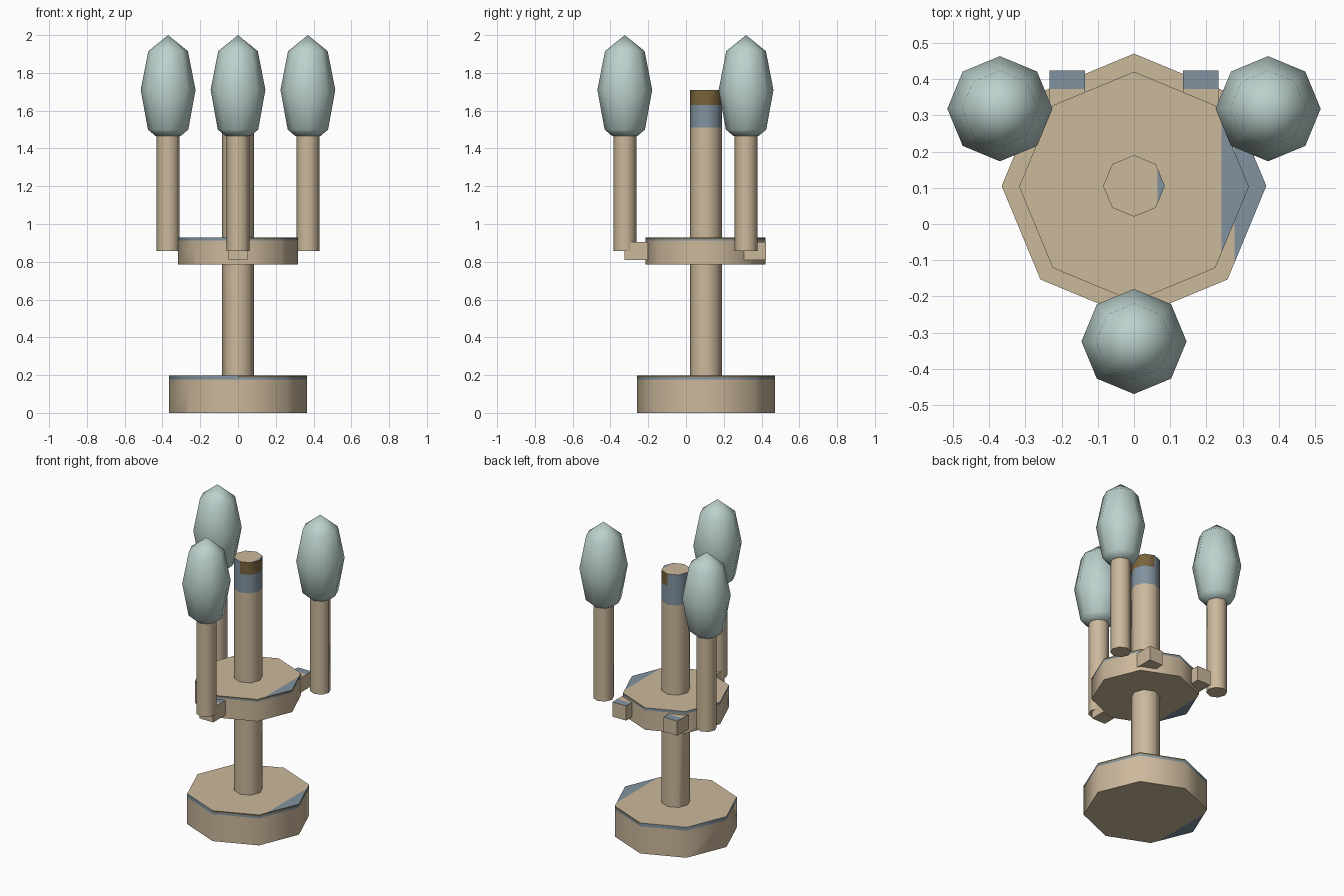
import bpy, bmesh, math
from mathutils import Vector, Matrix

if "Cube" in bpy.data.objects:
    bpy.data.objects.remove(bpy.data.objects["Cube"])


def material(name, rgb):
    m = bpy.data.materials.new(name)
    m.diffuse_color = (*rgb, 1)
    m.use_nodes = True
    m.node_tree.nodes["Principled BSDF"].inputs["Base Color"].default_value = m.diffuse_color
    return m


TAN = material("tan", (0.60, 0.48, 0.33))
BLUE = material("slate blue", (0.22, 0.29, 0.35))
BROWN = material("dark brown", (0.19, 0.125, 0.045))
PALE = material("pale green", (0.50, 0.64, 0.61))


def finish(bm, name, mats, angle=60):
    bmesh.ops.recalc_face_normals(bm, faces=bm.faces)
    me = bpy.data.meshes.new(name)
    bm.to_mesh(me)
    bm.free()
    for m in mats:
        me.materials.append(m)
    ob = bpy.data.objects.new(name, me)
    bpy.context.collection.objects.link(ob)
    bpy.ops.object.select_all(action='DESELECT')
    ob.select_set(True)
    bpy.context.view_layer.objects.active = ob
    bpy.ops.object.shade_smooth_by_angle(angle=math.radians(angle))
    return ob


def cut(bm, co, no, faces=None):
    fs = list(faces or bm.faces)
    geom = fs + list({e for f in fs for e in f.edges}) + list({v for f in fs for v in f.verts})
    bmesh.ops.bisect_plane(bm, geom=geom, plane_co=co, plane_no=no, dist=1e-6)


def drum(name, x, y, r, z0, z1, band=0.0):
    """Eight-sided cylinder; band > 0 adds the coloured top rim and corner patches."""
    bm = bmesh.new()
    bmesh.ops.create_cone(bm, cap_ends=True, segments=8, radius1=r, radius2=r, depth=z1 - z0,
                          matrix=Matrix.Translation((x, y, (z0 + z1) / 2)))
    if band:
        bm.normal_update()
        zb, zt, k = z1 - band, z1 - band * 0.4, 0.76 * r
        for z in (zb, zt):
            cut(bm, (x, y, z), (0, 0, 1))
        bm.normal_update()
        for s in (1, -1):
            cut(bm, (x + s * k, y, 0), (1, 0, 0), [f for f in bm.faces if f.normal.z * s > 0.9])
        bm.normal_update()
        for f in bm.faces:
            c, n = f.calc_center_median(), f.normal
            if abs(n.z) > 0.9:
                f.material_index = int((c.x - x) * n.z > k)
            elif c.z > zb:
                f.material_index = 2 if c.z > zt and n.x > 0.1 else 1
    return finish(bm, name, [TAN, BLUE, BROWN] if band else [TAN])


def bracket(name, x, y0, y1):
    """Small block whose top is blue toward the back."""
    bm = bmesh.new()
    bmesh.ops.create_cube(bm, size=1, matrix=Matrix.Translation((x, (y0 + y1) / 2, 0.857))
                          @ Matrix.Diagonal((0.098, y1 - y0, 0.095, 1)))
    bm.normal_update()
    yc = y1 - 0.05
    cut(bm, (x, yc, 0), (0, 1, 0), [f for f in bm.faces if f.normal.z > 0.9])
    bm.normal_update()
    for f in bm.faces:
        f.material_index = int(f.normal.z > 0.9 and f.calc_center_median().y > yc)
    return finish(bm, name, [TAN, BLUE], 30)


def bulb(name, x, y):
    """Tall faceted bulb turned from a short profile."""
    bm = bmesh.new()
    profile = [(0.068, 1.467), (0.107, 1.5), (0.145, 1.71), (0.105, 1.915)]
    rings = [[bm.verts.new((x + r * math.cos(i * math.pi / 4), y + r * math.sin(i * math.pi / 4), z))
              for i in range(8)] for r, z in profile]
    tip = bm.verts.new((x, y, 2.0))
    bm.faces.new(rings[0])
    for i in range(8):
        j = (i + 1) % 8
        for a, b in zip(rings, rings[1:]):
            bm.faces.new((a[i], a[j], b[j], b[i]))
        bm.faces.new((rings[-1][i], rings[-1][j], tip))
    return finish(bm, name, [PALE])


# Central stand
drum("base", 0, 0.105, 0.365, 0.0, 0.198, 0.022)
drum("post", 0, 0.105, 0.085, 0.19, 1.71, 0.2)
drum("collar", 0, 0.103, 0.317, 0.785, 0.928, 0.016)

# Three lights around the stand, each with its bracket
for tag, x, y in (("front", 0, -0.324), ("back_left", -0.37, 0.318), ("back_right", 0.37, 0.318)):
    drum(tag + "_stem", x, y, 0.061, 0.858, 1.5)
    bulb(tag + "_bulb", x, y)
bracket("front_bracket", 0, -0.325, -0.2)
bracket("back_left_bracket", -0.184, 0.3, 0.423)
bracket("back_right_bracket", 0.184, 0.3, 0.423)
